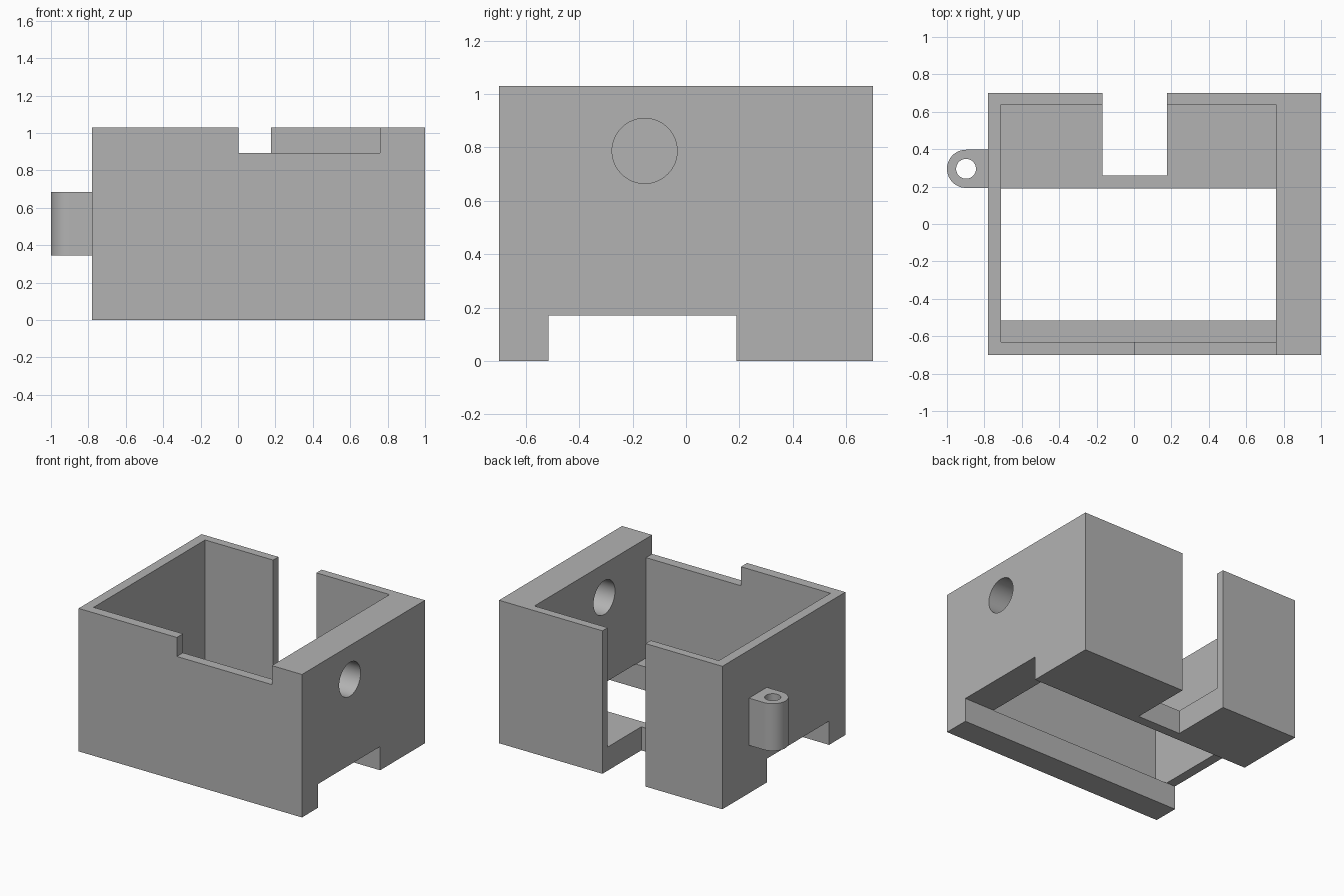
import bpy
import bmesh
import math
from mathutils import Matrix, Vector

cube = bpy.data.objects.get("Cube")
if cube:
    bpy.data.objects.remove(cube, do_unlink=True)

grey = bpy.data.materials.new("plain grey")
grey.use_nodes = True
colour = (0.45, 0.45, 0.45, 1.0)
grey.diffuse_color = colour
grey.node_tree.nodes["Principled BSDF"].inputs["Base Color"].default_value = colour


def finish(name, bm):
    bmesh.ops.recalc_face_normals(bm, faces=bm.faces)
    mesh = bpy.data.meshes.new(name)
    bm.to_mesh(mesh)
    bm.free()
    mesh.materials.append(grey)
    obj = bpy.data.objects.new(name, mesh)
    bpy.context.collection.objects.link(obj)
    return obj


def box(name, x, y, z):
    """Box from (low, high) ranges on each axis."""
    bm = bmesh.new()
    size = [r[1] - r[0] for r in (x, y, z)]
    mid = Vector([(r[0] + r[1]) / 2 for r in (x, y, z)])
    bmesh.ops.create_cube(bm, size=1, matrix=Matrix.Translation(mid) @ Matrix.Diagonal((*size, 1)))
    return finish(name, bm)


def cylinder(name, centre, radius, depth, axis):
    bm = bmesh.new()
    turn = Matrix.Rotation(math.pi / 2, 4, 'Y') if axis == 'X' else Matrix.Identity(4)
    bmesh.ops.create_cone(bm, cap_ends=True, segments=64, radius1=radius, radius2=radius,
                          depth=depth, matrix=Matrix.Translation(centre) @ turn)
    return finish(name, bm)


def prism(name, outline, z0, z1):
    """Extrude a flat outline upward."""
    bm = bmesh.new()
    face = bm.faces.new([bm.verts.new((x, y, z0)) for x, y in outline])
    ext = bmesh.ops.extrude_face_region(bm, geom=[face])
    verts = [v for v in ext["geom"] if isinstance(v, bmesh.types.BMVert)]
    bmesh.ops.translate(bm, verts=verts, vec=(0, 0, z1 - z0))
    return finish(name, bm)


def cut(target, cutter):
    """Subtract a cutter, apply the result and discard the cutter."""
    cutter.hide_render = True
    mod = target.modifiers.new("cut", 'BOOLEAN')
    mod.operation = 'DIFFERENCE'
    mod.solver = 'EXACT'
    mod.object = cutter
    bpy.ops.object.select_all(action='DESELECT')
    bpy.context.view_layer.objects.active = target
    target.select_set(True)
    bpy.ops.object.modifier_apply(modifier=mod.name)
    bpy.data.objects.remove(cutter, do_unlink=True)


def smooth(obj):
    bpy.ops.object.select_all(action='DESELECT')
    bpy.context.view_layer.objects.active = obj
    obj.select_set(True)
    bpy.ops.object.shade_smooth_by_angle(angle=math.radians(30))


# Open-topped housing with one thick side wall
housing = box("housing", (-0.78, 1.0), (-0.70, 0.70), (0, 1.03))
# Channel across the underside, opening the floor
cut(housing, box("channel_cutter", (-1.2, 1.2), (-0.515, 0.19), (-0.2, 0.171)))
# Main cavity
cut(housing, box("cavity_cutter", (-0.71, 0.76), (-0.63, 0.64), (0.17, 1.2)))
# Full-height slot through the back wall and floor
cut(housing, box("slot_cutter", (-0.168, 0.176), (0.258, 0.9), (-0.2, 1.2)))
# Shallow notch in the front rim
cut(housing, box("rim_notch_cutter", (0.003, 0.76), (-0.9, -0.55), (0.893, 1.2)))
# Round hole through the thick wall
cut(housing, cylinder("hole_cutter", (0.88, -0.155, 0.787), 0.122, 0.6, 'X'))
smooth(housing)

# Rounded mounting lug with a vertical screw hole
cx, cy, r = -0.898, 0.295, 0.102
arc = [(cx + r * math.cos(a), cy + r * math.sin(a))
       for a in (math.pi / 2 + math.pi * i / 32 for i in range(33))]
lug = prism("mounting_lug", arc + [(-0.76, cy - r), (-0.76, cy + r)], 0.345, 0.685)
cut(lug, cylinder("screw_hole_cutter", (cx, cy, 0.515), 0.053, 0.8, 'Z'))
smooth(lug)
